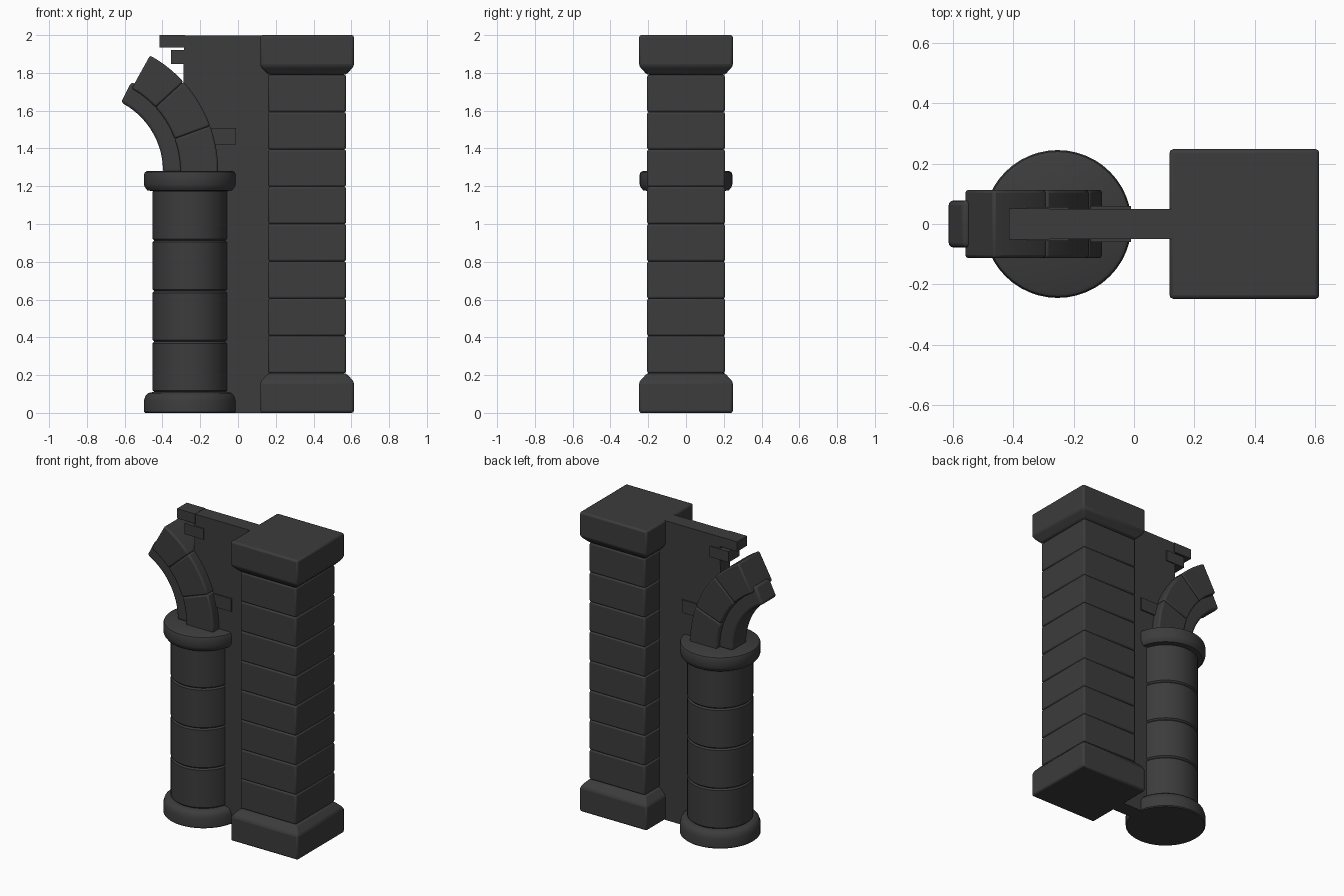
import bpy, bmesh
from math import sin, cos, pi, radians, sqrt

if "Cube" in bpy.data.objects:
    bpy.data.objects.remove(bpy.data.objects["Cube"])

stone = bpy.data.materials.new("dark_stone")
stone.diffuse_color = (0.045, 0.045, 0.045, 1)
stone.use_nodes = True
stone.node_tree.nodes["Principled BSDF"].inputs["Base Color"].default_value = stone.diffuse_color


def finish(name, bm, bevel=0.0, segments=2, angle=35):
    bmesh.ops.recalc_face_normals(bm, faces=bm.faces)
    mesh = bpy.data.meshes.new(name)
    bm.to_mesh(mesh)
    bm.free()
    mesh.materials.append(stone)
    ob = bpy.data.objects.new(name, mesh)
    bpy.context.collection.objects.link(ob)
    if bevel:
        mod = ob.modifiers.new("bevel", "BEVEL")
        mod.width, mod.segments = bevel, segments
        mod.limit_method, mod.angle_limit = "ANGLE", radians(angle)
    bpy.ops.object.select_all(action="DESELECT")
    ob.select_set(True)
    bpy.context.view_layer.objects.active = ob
    bpy.ops.object.shade_smooth_by_angle(angle=radians(35))
    return ob


def loft(name, cx, profile, sides, bevel=0.0):
    """Stack of round (or square) sections given as (half width, z)."""
    bm = bmesh.new()
    k, turn = (sqrt(2), pi / 4) if sides == 4 else (1, 0)
    rings = []
    for r, z in profile:
        rings.append([bm.verts.new((cx + k * r * cos(turn + 2 * pi * i / sides),
                                    k * r * sin(turn + 2 * pi * i / sides), z))
                      for i in range(sides)])
    for a, b in zip(rings, rings[1:]):
        for i in range(sides):
            j = (i + 1) % sides
            bm.faces.new((a[i], a[j], b[j], b[i]))
    bm.faces.new(rings[0])
    bm.faces.new(rings[-1])
    return finish(name, bm, bevel)


def slab(name, outline, half, bevel=0.0, segments=2, angle=35):
    """Front-view outline (x, z) given thickness along y."""
    bm = bmesh.new()
    front = [bm.verts.new((x, -half, z)) for x, z in outline]
    back = [bm.verts.new((x, half, z)) for x, z in outline]
    bm.faces.new(front)
    bm.faces.new(back[::-1])
    n = len(outline)
    for i in range(n):
        j = (i + 1) % n
        bm.faces.new((front[i], front[j], back[j], back[i]))
    return finish(name, bm, bevel, segments, angle)


ARCH_X, ARCH_Z = -0.805, 1.28


def arc(r, a0, a1, n):
    pts = []
    for i in range(n + 1):
        t = radians(a0 + (a1 - a0) * i / n)
        pts.append((ARCH_X + r * cos(t), ARCH_Z + r * sin(t)))
    return pts


def box(x0, x1, z0, z1):
    return [(x0, z0), (x1, z0), (x1, z1), (x0, z1)]


# Square pillar: plinth, eight courses, capital
PX, half = 0.366, 0.248
loft("pillar_plinth", PX, [(half, 0), (half, 0.165), (0.206, 0.21)], 4, 0.012)
step = (1.79 - 0.21) / 8
for i in range(8):
    z = 0.21 + i * step
    loft(f"pillar_block_{i + 1}", PX, [(0.206, z), (0.206, z + step)], 4, 0.010)
loft("pillar_capital", PX, [(0.206, 1.79), (half, 1.835), (half, 2.0)], 4, 0.012)

# Round column: base, four drums, cap
CX, R = -0.253, 0.245
loft("column_base", CX, [(R - 0.006, 0), (R, 0.006), (R, 0.065), (R - 0.008, 0.09),
                         (R - 0.022, 0.105), (0.2, 0.11)], 48)
step = (1.18 - 0.11) / 4
for i in range(4):
    z = 0.11 + i * step
    loft(f"column_drum_{i + 1}", CX, [(0.191, z), (0.2, z + 0.009),
                                      (0.2, z + step - 0.009), (0.191, z + step)], 48)
loft("column_cap", CX, [(0.205, 1.175), (R - 0.018, 1.178), (R - 0.005, 1.195),
                        (R, 1.21), (R, 1.262), (R - 0.005, 1.274), (R - 0.016, 1.28)], 48)

# Broken arch: three outer voussoirs over a narrower inner rib
cuts = [-1, 20, 42.5, 61]
for i in range(3):
    a, b = cuts[i], cuts[i + 1]
    slab(f"arch_stone_{i + 1}", arc(0.5, a, b, 5) + arc(0.7, b, a, 5), 0.113, 0.010)
slab("arch_rib", arc(0.408, -1, 63, 16) + arc(0.53, 63, -1, 16), 0.078, 0.016, 3)

# Thin wall between column and pillar, following the arch
slab("wall", [(-0.25, 0.0), (0.3, 0.0), (0.3, 1.998), (-0.285, 1.998)]
     + arc(0.62, 34, 0, 8) + [(-0.25, 1.27)], 0.05)

# Loose bricks showing on the wall
slab("top_brick", box(-0.415, -0.28, 1.935, 2.0), 0.052)
slab("upper_brick", box(-0.355, -0.215, 1.848, 1.92), 0.057)
slab("lower_brick", box(-0.2, -0.01, 1.422, 1.508), 0.059)
